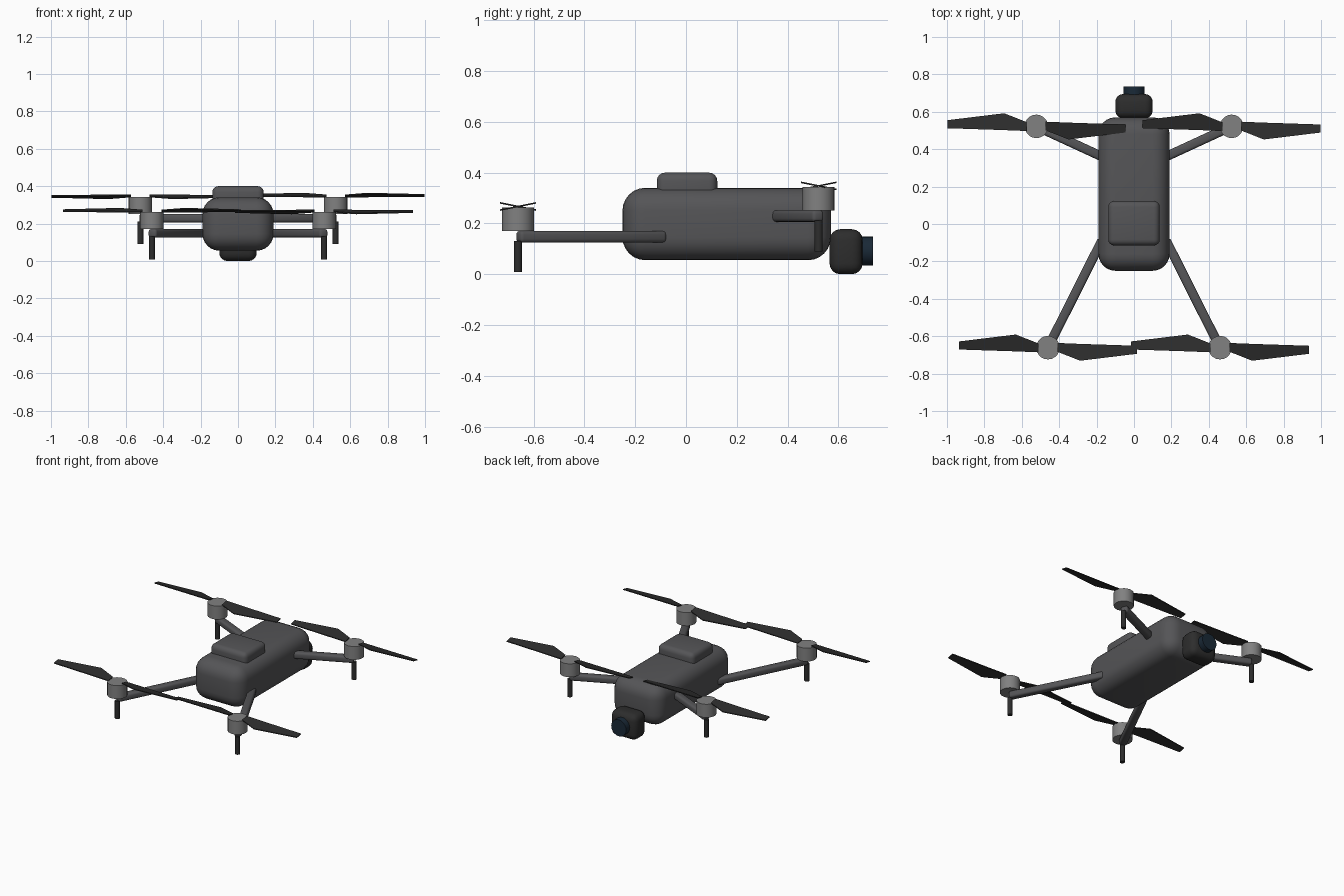
import bpy, bmesh
from math import radians, atan2, hypot
from mathutils import Matrix, Vector

cube = bpy.data.objects.get("Cube")
if cube:
    bpy.data.objects.remove(cube, do_unlink=True)


def material(name, r, g, b):
    m = bpy.data.materials.new(name)
    m.use_nodes = True
    m.diffuse_color = (r, g, b, 1)
    bsdf = m.node_tree.nodes["Principled BSDF"]
    bsdf.inputs["Base Color"].default_value = (r, g, b, 1)
    bsdf.inputs["Roughness"].default_value = 0.6
    return m


SHELL = material("dark grey shell", 0.09, 0.09, 0.095)
METAL = material("light grey metal", 0.22, 0.22, 0.22)
BLACK = material("black plastic", 0.026, 0.026, 0.026)
GLASS = material("dark blue glass", 0.01, 0.022, 0.038)


def finish(bm, name, mat, smooth=True):
    bmesh.ops.recalc_face_normals(bm, faces=bm.faces)
    mesh = bpy.data.meshes.new(name)
    bm.to_mesh(mesh)
    bm.free()
    mesh.materials.append(mat)
    ob = bpy.data.objects.new(name, mesh)
    bpy.context.collection.objects.link(ob)
    if smooth:
        bpy.ops.object.select_all(action='DESELECT')
        ob.select_set(True)
        bpy.context.view_layer.objects.active = ob
        bpy.ops.object.shade_smooth_by_angle(angle=radians(35))
    return ob


def rounded_box(name, centre, size, radius, mat, segments=4, turn=0):
    bm = bmesh.new()
    bmesh.ops.create_cube(bm, size=1, matrix=Matrix.Diagonal((*size, 1)))
    bmesh.ops.bevel(bm, geom=bm.edges[:], offset=radius, segments=segments,
                    profile=0.5, affect='EDGES')
    bm.transform(Matrix.Translation(centre) @ Matrix.Rotation(turn, 4, 'Z'))
    return finish(bm, name, mat)


def cylinder(name, centre, radius, depth, mat, sides=20, tilt=0):
    bm = bmesh.new()
    bmesh.ops.create_cone(bm, cap_ends=True, segments=sides, radius1=radius,
                          radius2=radius, depth=depth)
    bm.transform(Matrix.Translation(centre) @ Matrix.Rotation(tilt, 4, 'X'))
    return finish(bm, name, mat)


# Tapered blade outline, measured from the rotor hub
BLADE = [(0.05, -0.022), (0.172, -0.07), (0.476, -0.033),
         (0.476, 0.01), (0.172, 0.02), (0.05, 0.025)]


def propeller(name, hub, pitch):
    bm = bmesh.new()
    for half_turn in (0, 180):
        spin = Matrix.Rotation(radians(half_turn), 4, 'Z')
        rings = [[bm.verts.new(Vector(hub) + spin @ Vector((x, y, z - pitch * y)))
                  for x, y in BLADE] for z in (-0.003, 0.003)]
        low, high = rings
        bm.faces.new(low)
        bm.faces.new(high)
        for i in range(len(BLADE)):
            j = (i + 1) % len(BLADE)
            bm.faces.new((low[i], low[j], high[j], high[i]))
    return finish(bm, name, BLACK, smooth=False)


def arm_assembly(end, side, root, tip, z):
    label = end + ("_left" if side > 0 else "_right")
    a = Vector((root[0] * side, root[1], z))
    b = Vector((tip[0] * side, tip[1], z))
    d = b - a
    # Arm beam, motor above its end, leg below
    rounded_box(label + "_arm", (a + b) / 2, (hypot(d.x, d.y), 0.05, 0.046),
                0.014, SHELL, 3, atan2(d.y, d.x))
    cylinder(label + "_motor", b + Vector((0, 0, 0.068)), 0.063, 0.092, METAL)
    cylinder(label + "_leg", b + Vector((0, 0, -0.078)), 0.016, 0.122, BLACK, 12)
    # Neighbouring rotors have opposite pitch
    pitch = 0.2 if b.x * b.y > 0 else -0.2
    propeller(label + "_propeller", b + Vector((0, 0, 0.119)), pitch)


# Body and battery
rounded_box("body", (0, 0.16, 0.198), (0.38, 0.82, 0.285), 0.09, SHELL, 6)
rounded_box("battery", (0, 0.004, 0.34), (0.275, 0.238, 0.12), 0.032, SHELL)

# Camera and lens
rounded_box("camera", (0, 0.63, 0.089), (0.2, 0.13, 0.177), 0.042, BLACK)
cylinder("camera_lens", (0, 0.7, 0.092), 0.057, 0.07, GLASS, 20, radians(90))

# Four arms with motors, legs and propellers
for side in (-1, 1):
    arm_assembly("front", side, (0.17, -0.085), (0.46, -0.661), 0.148)
    arm_assembly("back", side, (0.16, 0.355), (0.522, 0.522), 0.229)
